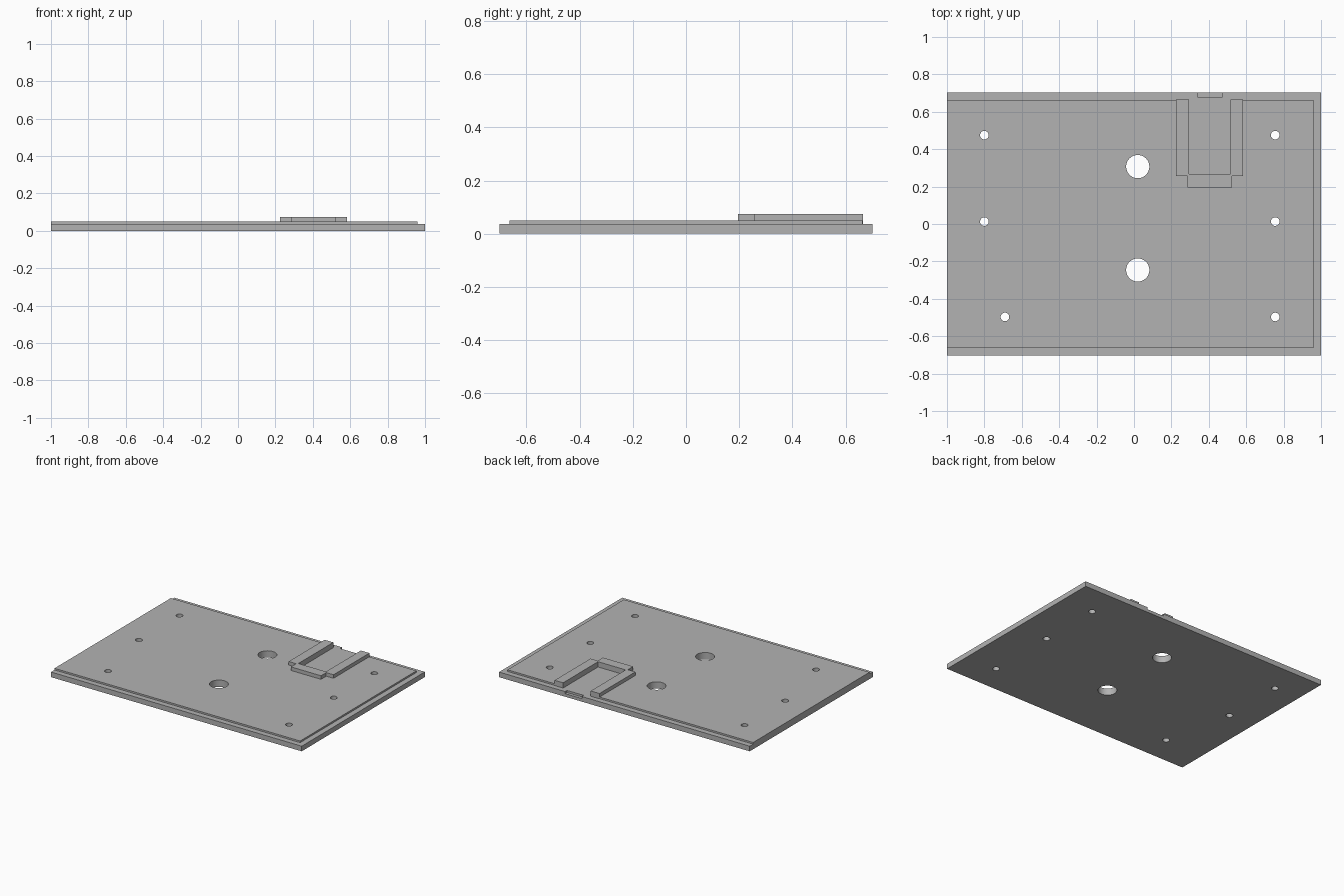
import bpy

cube = bpy.data.objects.get("Cube")
if cube:
    bpy.data.objects.remove(cube, do_unlink=True)

grey = bpy.data.materials.new("plain grey")
grey.use_nodes = True
tone = (0.45, 0.45, 0.45, 1)
grey.diffuse_color = tone
grey.node_tree.nodes["Principled BSDF"].inputs["Base Color"].default_value = tone

BASE, DECK, RAIL = 0.037, 0.049, 0.075


def box(name, x, y, z):
    """Box between the given (low, high) limits."""
    bpy.ops.mesh.primitive_cube_add(size=1)
    ob = bpy.context.object
    ob.name = name
    for v in ob.data.vertices:
        v.co = [lim[0] if c < 0 else lim[1] for c, lim in zip(v.co, (x, y, z))]
    ob.data.materials.append(grey)
    return ob


def hide(ob):
    ob.hide_render = True
    ob.hide_set(True)
    return ob


def boolean(ob, other, operation):
    mod = ob.modifiers.new(operation.lower(), "BOOLEAN")
    mod.operation = operation
    mod.solver = "EXACT"
    mod.object = other
    bpy.context.view_layer.objects.active = ob
    bpy.ops.object.modifier_apply(modifier=mod.name)
    bpy.data.objects.remove(other, do_unlink=True)


def hole(ob, x, y, r):
    bpy.ops.mesh.primitive_cylinder_add(vertices=48, radius=r, depth=0.4, location=(x, y, 0))
    cutter = bpy.context.object
    cutter.data.materials.append(grey)
    boolean(ob, hide(cutter), "DIFFERENCE")


# Base plate and the thin raised deck, flush on the left edge
base = box("base_plate", (-1, 1), (-0.702, 0.702), (0, BASE))
deck = box("raised_deck", (-1, 0.96), (-0.663, 0.663), (BASE, DECK))

# U-shaped bracket: two rails joined by a cross bar
bracket = box("slide_bracket", (0.285, 0.525), (0.196, 0.267), (BASE, RAIL))
for x in ((0.225, 0.295), (0.515, 0.583)):
    boolean(bracket, box("rail", x, (0.256, 0.665), (BASE, RAIL)), "UNION")

# Pocket through the deck between the rails, and latch notch at the back edge
boolean(deck, hide(box("pocket_cutter", (0.295, 0.515), (0.267, 0.8), (0, 0.2))), "DIFFERENCE")
boolean(base, hide(box("notch_cutter", (0.34, 0.473), (0.68, 0.8), (0.022, 0.2))), "DIFFERENCE")

# Mounting holes and the two large holes
holes = [(0.755, y, 0.023) for y in (0.475, 0.013, -0.497)]
holes += [(-0.8, 0.475, 0.023), (-0.8, 0.013, 0.023), (-0.69, -0.497, 0.023)]
holes += [(0.02, y, 0.062) for y in (0.307, -0.246)]
for x, y, r in holes:
    for plate in (base, deck):
        hole(plate, x, y, r)

for ob in (base, deck, bracket):
    bpy.ops.object.select_all(action="DESELECT")
    ob.select_set(True)
    bpy.context.view_layer.objects.active = ob
    bpy.ops.object.shade_smooth_by_angle()
